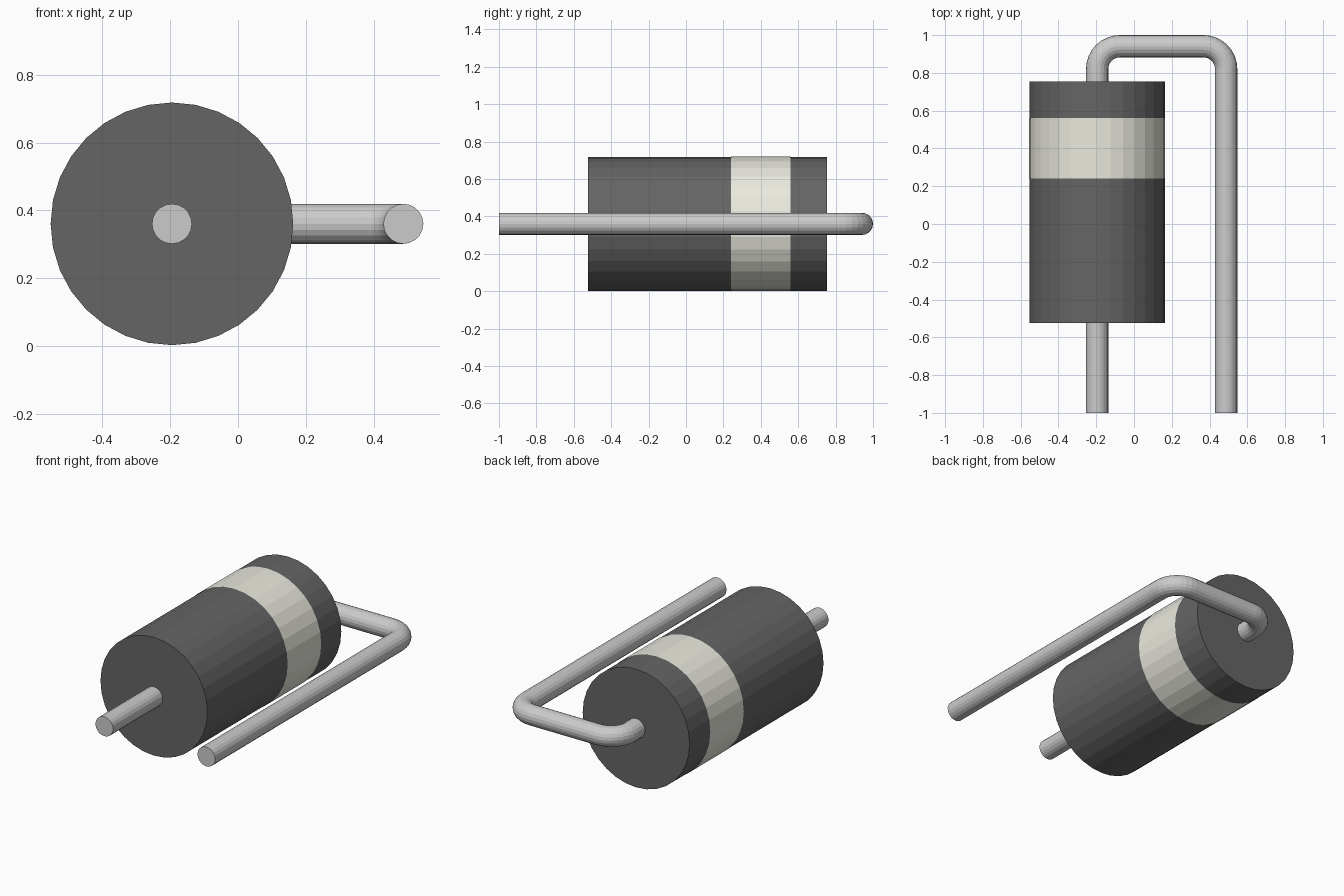
import bpy
from math import pi, sin, cos

if "Cube" in bpy.data.objects:
    bpy.data.objects.remove(bpy.data.objects["Cube"])

AXIS_X, AXIS_Z = -0.195, 0.36
LEAD_R, BEND_R = 0.059, 0.12
RETURN_X, TOP_Y = 0.488, 0.941
SIDES = 32


def material(name, color):
    m = bpy.data.materials.new(name)
    m.diffuse_color = (*color, 1)
    m.use_nodes = True
    m.node_tree.nodes["Principled BSDF"].inputs["Base Color"].default_value = m.diffuse_color
    return m


def barrel(name, radius, y0, y1, mat, caps="NGON"):
    bpy.ops.mesh.primitive_cylinder_add(
        vertices=SIDES, radius=radius, depth=y1 - y0, end_fill_type=caps,
        location=(AXIS_X, (y0 + y1) / 2, AXIS_Z), rotation=(pi / 2, 0, 0))
    ob = bpy.context.object
    ob.name = name
    ob.data.materials.append(mat)
    return ob


def arc(cx, cy, a0, a1, steps=8):
    return [(cx + BEND_R * cos(a0 + (a1 - a0) * i / steps),
             cy + BEND_R * sin(a0 + (a1 - a0) * i / steps)) for i in range(steps + 1)]


# Dark body with a pale marking band wrapped around it
barrel("body", 0.358, -0.525, 0.755, material("dark_grey", (0.13, 0.13, 0.13)))
barrel("marking_band", 0.36, 0.24, 0.56, material("pale_band", (0.82, 0.82, 0.74)), "NOTHING")

# Wire lead: through the body, bent twice, returning alongside it
path = [(AXIS_X, -1.0)]
path += arc(AXIS_X + BEND_R, TOP_Y - BEND_R, pi, pi / 2)
path += arc(RETURN_X - BEND_R, TOP_Y - BEND_R, pi / 2, 0)
path += [(RETURN_X, -1.0)]

curve = bpy.data.curves.new("wire_lead", "CURVE")
curve.dimensions = "3D"
curve.bevel_depth = LEAD_R
curve.bevel_resolution = 8
curve.use_fill_caps = True
spline = curve.splines.new("POLY")
spline.points.add(len(path) - 1)
for p, (x, y) in zip(spline.points, path):
    p.co = (x, y, AXIS_Z, 1)
lead = bpy.data.objects.new("wire_lead", curve)
bpy.context.collection.objects.link(lead)

# Turn the lead into a flat-faced mesh
bpy.ops.object.select_all(action="DESELECT")
lead.select_set(True)
bpy.context.view_layer.objects.active = lead
bpy.ops.object.convert(target="MESH")
bpy.ops.object.shade_flat()
